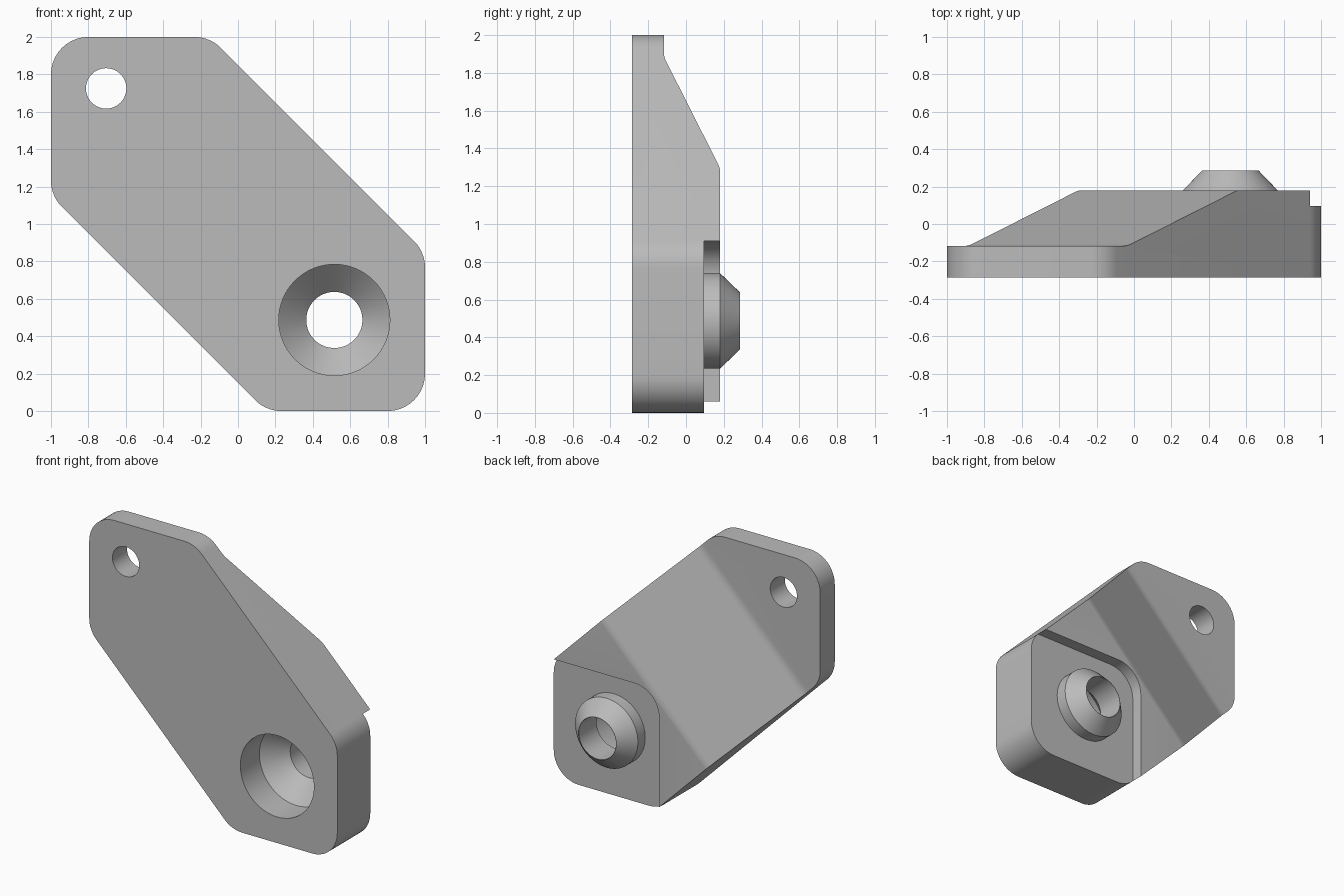
import bpy, bmesh, math
from mathutils import Vector

cube = bpy.data.objects.get("Cube")
if cube:
    bpy.data.objects.remove(cube, do_unlink=True)

grey = bpy.data.materials.new("light grey")
grey.use_nodes = True
colour = (0.5, 0.5, 0.5, 1)
grey.diffuse_color = colour
grey.node_tree.nodes["Principled BSDF"].inputs["Base Color"].default_value = colour

FRONT, BACK, TIP = -0.285, 0.18, 0.285
BOSS_X, BOSS_Z = 0.515, 0.487


def rounded(corners, steps=10):
    """Fillet a 2D polygon; each corner is (a, b, radius)."""
    out = []
    for i, (a, b, r) in enumerate(corners):
        p = Vector((a, b))
        if r == 0:
            out.append(p)
            continue
        d1 = (Vector(corners[i - 1][:2]) - p).normalized()
        d2 = (Vector(corners[(i + 1) % len(corners)][:2]) - p).normalized()
        half = d1.angle(d2) / 2
        centre = p + (d1 + d2).normalized() * (r / math.sin(half))
        start = p + d1 * (r / math.tan(half)) - centre
        end = p + d2 * (r / math.tan(half)) - centre
        sweep = start.angle(end)
        for k in range(steps + 1):
            t = k / steps
            out.append(centre + (start * math.sin((1 - t) * sweep)
                                 + end * math.sin(t * sweep)) / math.sin(sweep))
    return out


def finish(name, bm):
    bmesh.ops.recalc_face_normals(bm, faces=bm.faces)
    mesh = bpy.data.meshes.new(name)
    bm.to_mesh(mesh)
    bm.free()
    mesh.materials.append(grey)
    obj = bpy.data.objects.new(name, mesh)
    bpy.context.collection.objects.link(obj)
    return obj


def prism(name, outline, low, high, place):
    """Extrude an outline between two heights, mapped to space by place()."""
    bm = bmesh.new()
    rings = [[bm.verts.new(place(p.x, p.y, h)) for p in outline] for h in (low, high)]
    bm.faces.new(rings[0])
    bm.faces.new(rings[1])
    n = len(outline)
    for i in range(n):
        j = (i + 1) % n
        bm.faces.new((rings[0][i], rings[0][j], rings[1][j], rings[1][i]))
    return finish(name, bm)


def turned(name, profile, x, z, sides=64):
    """Solid of revolution about a front-to-back axis; profile is (radius, y)."""
    bm = bmesh.new()
    rings = [[bm.verts.new((x + r * math.cos(math.tau * i / sides), y,
                            z + r * math.sin(math.tau * i / sides)))
              for i in range(sides)] for r, y in profile]
    bm.faces.new(rings[0])
    bm.faces.new(rings[-1])
    for low, high in zip(rings, rings[1:]):
        for i in range(sides):
            j = (i + 1) % sides
            bm.faces.new((low[i], low[j], high[j], high[i]))
    return finish(name, bm)


def combine(target, tool, operation):
    mod = target.modifiers.new(operation.lower(), 'BOOLEAN')
    mod.object, mod.operation, mod.solver = tool, operation, 'EXACT'
    bpy.context.view_layer.objects.active = target
    bpy.ops.object.modifier_apply(modifier=mod.name)
    bpy.data.objects.remove(tool, do_unlink=True)


def upright(x, z, y):
    return (x, y, z)


def diagonal(u, y, v):
    return ((u + v) / 2, y, (v - u) / 2)


# Six-sided link body with rounded corners
R = 0.2
body = prism("link_body", rounded([
    (-1, 2, R), (-0.15, 2, R), (1, 0.85, R),
    (1, 0, R), (0.15, 0, R), (-1, 1.15, R)]), FRONT, BACK, upright)

# Ramp down to the thin end, running across the diagonal
ramp = prism("ramp_cutter", rounded([
    (-4, -0.117, 0), (-1.92, -0.117, 0.35), (-0.74, 0.181, 0.35),
    (-0.5, 0.181, 0), (-0.5, 0.6, 0), (-4, 0.6, 0)], 6), -2, 4, diagonal)
combine(body, ramp, 'DIFFERENCE')

# Recess at the back of the thick end
recess = prism("recess_cutter", rounded([
    (0.09, 0.91, R), (2, 0.91, 0), (2, -1, 0), (0.09, -1, 0)]), 0.095, 0.6, upright)
combine(body, recess, 'DIFFERENCE')

# Tapered locating boss standing in the recess
boss = turned("locating_boss", [(0.253, 0), (0.253, BACK), (0.152, TIP)], BOSS_X, BOSS_Z)
combine(body, boss, 'UNION')

# Stepped socket through the boss and the small hole in the thin end
socket = turned("socket_cutter", [
    (0.297, -0.5), (0.297, -0.065), (0.15, 0.08), (0.15, 0.5)], BOSS_X, BOSS_Z)
combine(body, socket, 'DIFFERENCE')
hole = turned("hole_cutter", [(0.108, -0.5), (0.108, 0.5)], -0.705, 1.725)
combine(body, hole, 'DIFFERENCE')

bpy.ops.object.select_all(action='DESELECT')
body.select_set(True)
bpy.context.view_layer.objects.active = body
bpy.ops.object.shade_smooth_by_angle(angle=math.radians(25))
